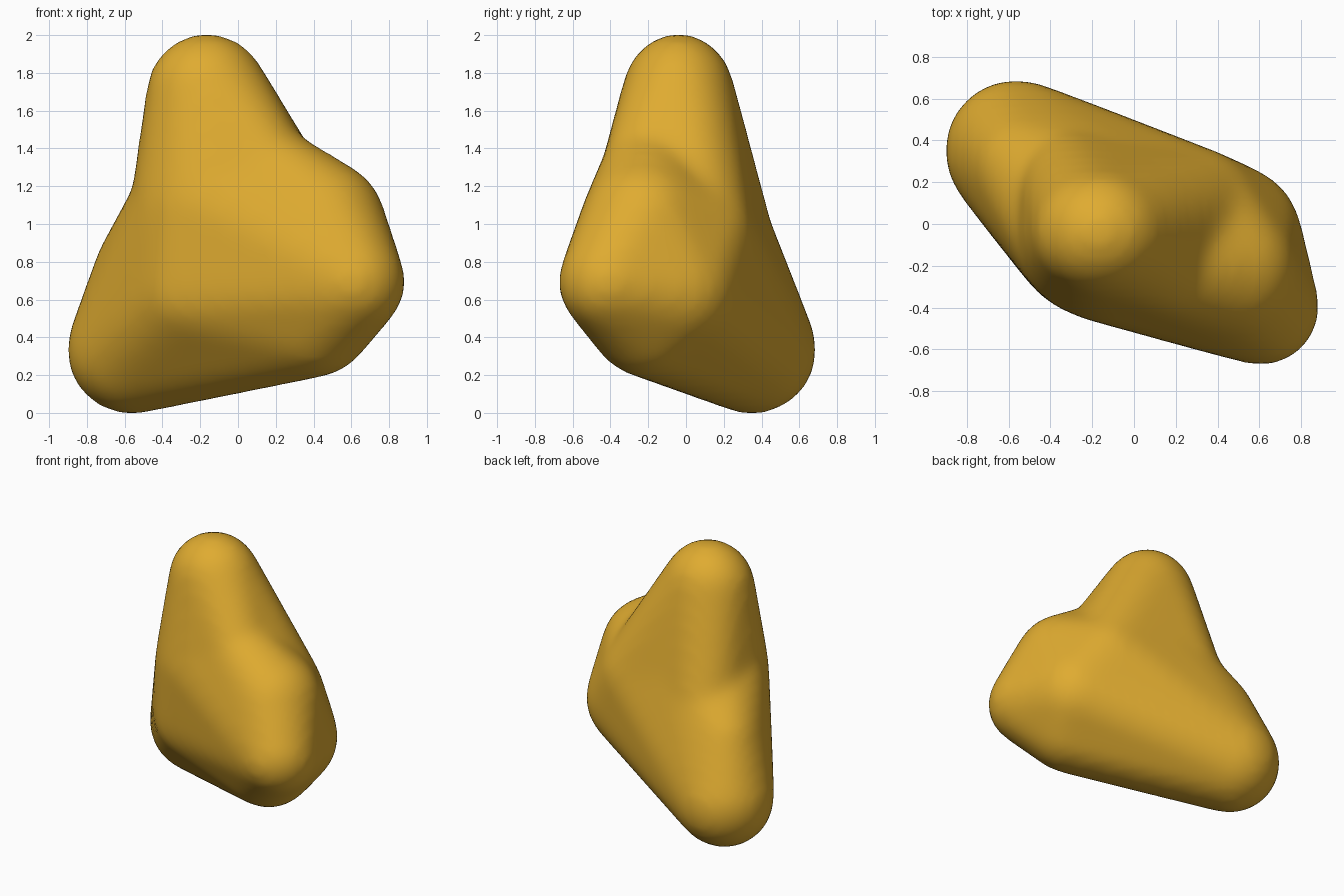
import bpy, bmesh
from mathutils import Matrix

cube = bpy.data.objects.get("Cube")
if cube:
    bpy.data.objects.remove(cube)


def ball(x, y, z, r):
    return (x, y, z), (r, r, r)


# Lobes: centre and radii
head = ((-0.165, -0.04, 1.685), (0.315, 0.29, 0.315))
middle = ((-0.08, -0.05, 1.1), (0.485, 0.42, 0.35))
shoulder = ball(0.14, -0.2, 1.29, 0.24)
back_shoulder = ball(0.29, 0.04, 0.93, 0.315)
front_bulge = ball(-0.24, -0.1, 0.65, 0.31)
low_front = ball(-0.42, 0.06, 0.5, 0.255)
upper_side = ball(0.44, -0.22, 1.0, 0.335)
back_side = ball(0.45, -0.07, 0.66, 0.35)
lower_side = ball(0.61, -0.4, 0.69, 0.27)
underside = ball(0.4, -0.2, 0.5, 0.308)
foot = ball(-0.565, 0.35, 0.333, 0.335)
ankle = ball(-0.5, 0.26, 0.75, 0.255)
back_ridge = ball(-0.3, 0.19, 0.93, 0.265)
SWELL = 0.01  # makes up for the shrinkage of the softening


def add_hull(target, lobes):
    """Wrap several ellipsoids in one convex skin and append it to target."""
    bm = bmesh.new()
    for centre, radii in lobes:
        size = [r + SWELL for r in radii]
        place = Matrix.Translation(centre) @ Matrix.Diagonal((*size, 1))
        bmesh.ops.create_icosphere(bm, subdivisions=3, radius=1, matrix=place)
    points = [v.co.copy() for v in bm.verts]
    bm.clear()
    for p in points:
        bm.verts.new(p)
    bmesh.ops.convex_hull(bm, input=bm.verts[:])
    loose = [v for v in bm.verts if not v.link_faces]
    bmesh.ops.delete(bm, geom=loose, context='VERTS')
    bmesh.ops.recalc_face_normals(bm, faces=bm.faces[:])
    skin = bpy.data.meshes.new("hull")
    bm.to_mesh(skin)
    bm.free()
    target.from_mesh(skin)
    bpy.data.meshes.remove(skin)


# Wide lower body and the neck rising out of it
body_bm = bmesh.new()
add_hull(body_bm, [foot, ankle, back_ridge, low_front, front_bulge, underside,
                   lower_side, back_side, upper_side, shoulder,
                   back_shoulder, middle])
add_hull(body_bm, [head, shoulder, back_shoulder, back_ridge, middle,
                   front_bulge])
mesh = bpy.data.meshes.new("nugget_body")
body_bm.to_mesh(mesh)
body_bm.free()
body = bpy.data.objects.new("nugget_body", mesh)
bpy.context.collection.objects.link(body)

# Fuse the skins and soften the seam
fuse = body.modifiers.new("fuse", 'REMESH')
fuse.mode = 'VOXEL'
fuse.voxel_size = 0.035
soften = body.modifiers.new("soften", 'SMOOTH')
soften.factor = 0.5
soften.iterations = 18
bpy.context.view_layer.objects.active = body
body.select_set(True)
for name in ("fuse", "soften"):
    bpy.ops.object.modifier_apply(modifier=name)

# Rest the foot on the ground
lowest = min(v.co.z for v in body.data.vertices)
body.data.transform(Matrix.Translation((0, 0, -lowest)))

# Golden surface
GOLD = (0.74, 0.41, 0.03, 1)
gold = bpy.data.materials.new("golden_yellow")
gold.use_nodes = True
gold.diffuse_color = GOLD
gold.node_tree.nodes["Principled BSDF"].inputs["Base Color"].default_value = GOLD
body.data.materials.clear()
body.data.materials.append(gold)
bpy.ops.object.shade_smooth()
